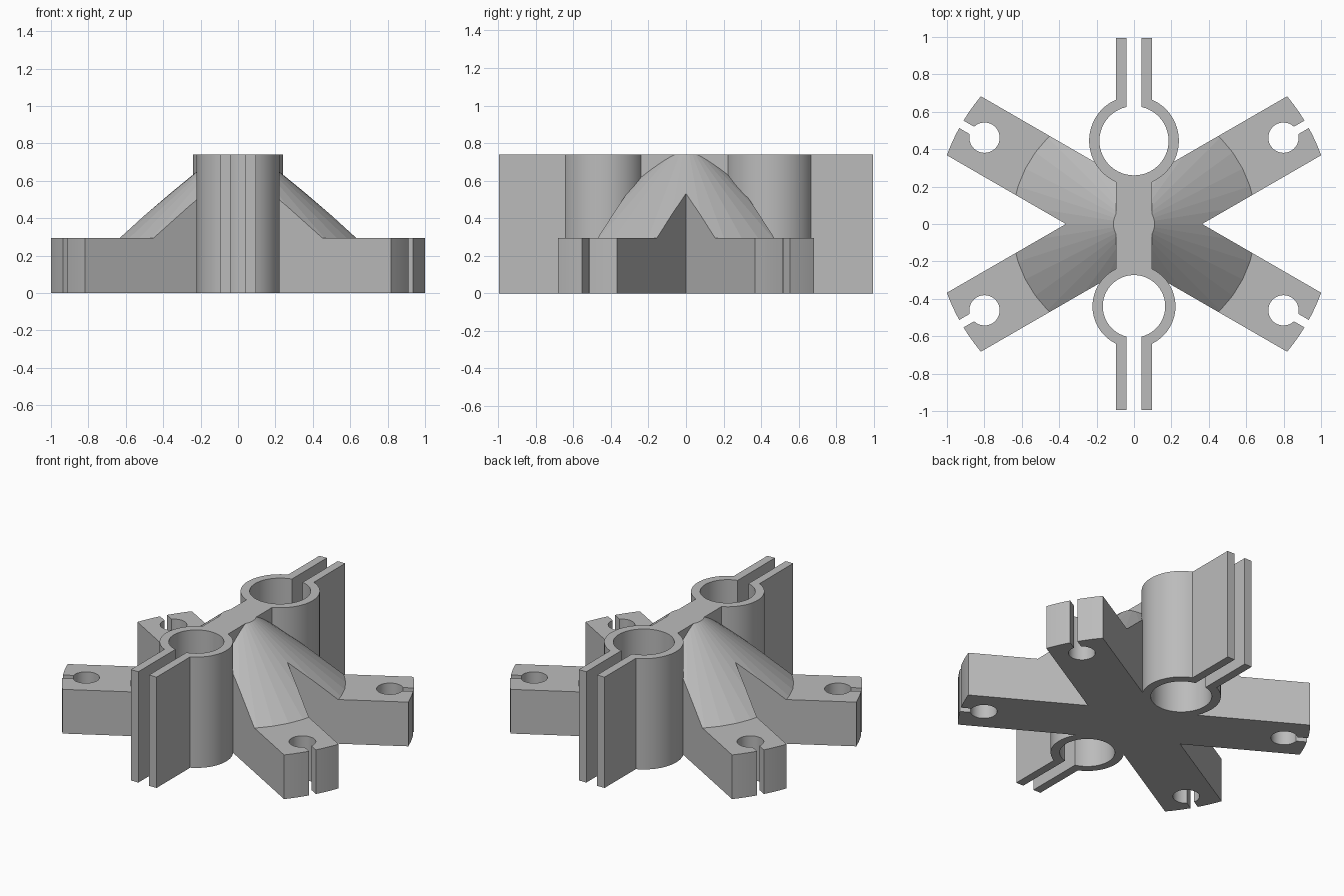
import bpy
import bmesh
from math import sin, cos, pi, sqrt, asin, radians

cube = bpy.data.objects.get("Cube")
if cube:
    bpy.data.objects.remove(cube, do_unlink=True)

GREY = (0.5, 0.5, 0.5, 1)
grey = bpy.data.materials.new("light grey")
grey.use_nodes = True
grey.diffuse_color = GREY
grey.node_tree.nodes["Principled BSDF"].inputs["Base Color"].default_value = GREY

HEIGHT = 0.74        # clamp spine
ARM_HEIGHT = 0.295
ARM_HALF = 0.182     # half width of an arm
ARM_REACH = 1.066    # radius of the rounded arm ends
WEB = 0.095          # half width of web and outer flange faces
GAP = 0.04           # half width of the clamp gap


def arc(cx, cy, r, start, end, n):
    return [(cx + r * cos(start + (end - start) * i / n),
             cy + r * sin(start + (end - start) * i / n)) for i in range(n + 1)]


def extrude(name, outline, z0, z1):
    bm = bmesh.new()
    base = bm.faces.new([bm.verts.new((x, y, z0)) for x, y in outline])
    top = bmesh.ops.extrude_face_region(bm, geom=[base])["geom"]
    for v in top:
        if isinstance(v, bmesh.types.BMVert):
            v.co.z = z1
    bmesh.ops.recalc_face_normals(bm, faces=bm.faces)
    return add_object(name, bm)


def add_object(name, bm):
    mesh = bpy.data.meshes.new(name)
    bm.to_mesh(mesh)
    bm.free()
    mesh.materials.append(grey)
    ob = bpy.data.objects.new(name, mesh)
    bpy.context.collection.objects.link(ob)
    return ob


def smooth(ob):
    bpy.ops.object.select_all(action="DESELECT")
    ob.select_set(True)
    bpy.context.view_layer.objects.active = ob
    bpy.ops.object.shade_smooth_by_angle(angle=radians(30))


# Arm outline along +x: rounded end with a slotted round hole
def arm_outline(slotted):
    hole_x, hole_r, slot = 0.923, 0.081, 0.023
    side = asin(ARM_HALF / ARM_REACH)
    if not slotted:
        return arc(0, 0, ARM_REACH, -side, side, 8)
    lip = asin(slot / ARM_REACH)
    mouth = asin(slot / hole_r)
    return (arc(0, 0, ARM_REACH, -side, -lip, 5)
            + arc(hole_x, 0, hole_r, 2 * pi - mouth, mouth, 32)
            + arc(0, 0, ARM_REACH, lip, side, 5))


# Four-armed star, with the inner corners between neighbouring arms
def star_outline(slotted):
    points = []
    for angle, corner in ((30, (0, 2 * ARM_HALF / sqrt(3))),
                          (150, (-2 * ARM_HALF, 0)),
                          (210, (0, -2 * ARM_HALF / sqrt(3))),
                          (330, (2 * ARM_HALF, 0))):
        c, s = cos(radians(angle)), sin(radians(angle))
        points += [(x * c - y * s, x * s + y * c) for x, y in arm_outline(slotted)]
        points.append(corner)
    return points


smooth(extrude("base_arms", star_outline(True), 0, ARM_HEIGHT))


# Spine: web, two split tubes and their clamp flanges in one outline.
# Half of it is traced from the web out along +y and back.
def clamp_outline(centre, outer, inner):
    a, b = asin(WEB / outer), asin(GAP / inner)
    return (arc(0, centre, outer, -pi / 2 + a, pi / 2 - a, 24)
            + [(WEB, 0.995), (GAP, 0.995)]
            + arc(0, centre, inner, pi / 2 - b, b - 3 * pi / 2, 48)
            + [(-GAP, 0.995), (-WEB, 0.995)]
            + arc(0, centre, outer, pi / 2 + a, 3 * pi / 2 - a, 24))


back = clamp_outline(0.445, 0.24, 0.185)
front = [(-x, -y) for x, y in clamp_outline(0.44, 0.222, 0.167)]
smooth(extrude("clamp_spine", back + front, 0, HEIGHT))

# Conical braces: a cone trimmed to the arm sides
bm = bmesh.new()
bmesh.ops.create_cone(bm, cap_ends=True, segments=40, radius1=0.652, radius2=0.11,
                      depth=HEIGHT - ARM_HEIGHT)
bmesh.ops.translate(bm, verts=bm.verts, vec=(0, 0, (HEIGHT + ARM_HEIGHT) / 2))
brace = add_object("conical_brace", bm)
cutter = extrude("brace_trimmer", star_outline(False), 0.1, 1)
cutter.hide_render = True
cutter.hide_viewport = True
trim = brace.modifiers.new("trim to arms", "BOOLEAN")
trim.operation = "INTERSECT"
trim.solver = "EXACT"
trim.object = cutter
# Bake the trim, then drop the helper
bpy.context.view_layer.update()
trimmed = bpy.data.meshes.new_from_object(
    brace.evaluated_get(bpy.context.evaluated_depsgraph_get()))
brace.modifiers.clear()
brace.data = trimmed
bpy.data.objects.remove(cutter, do_unlink=True)
